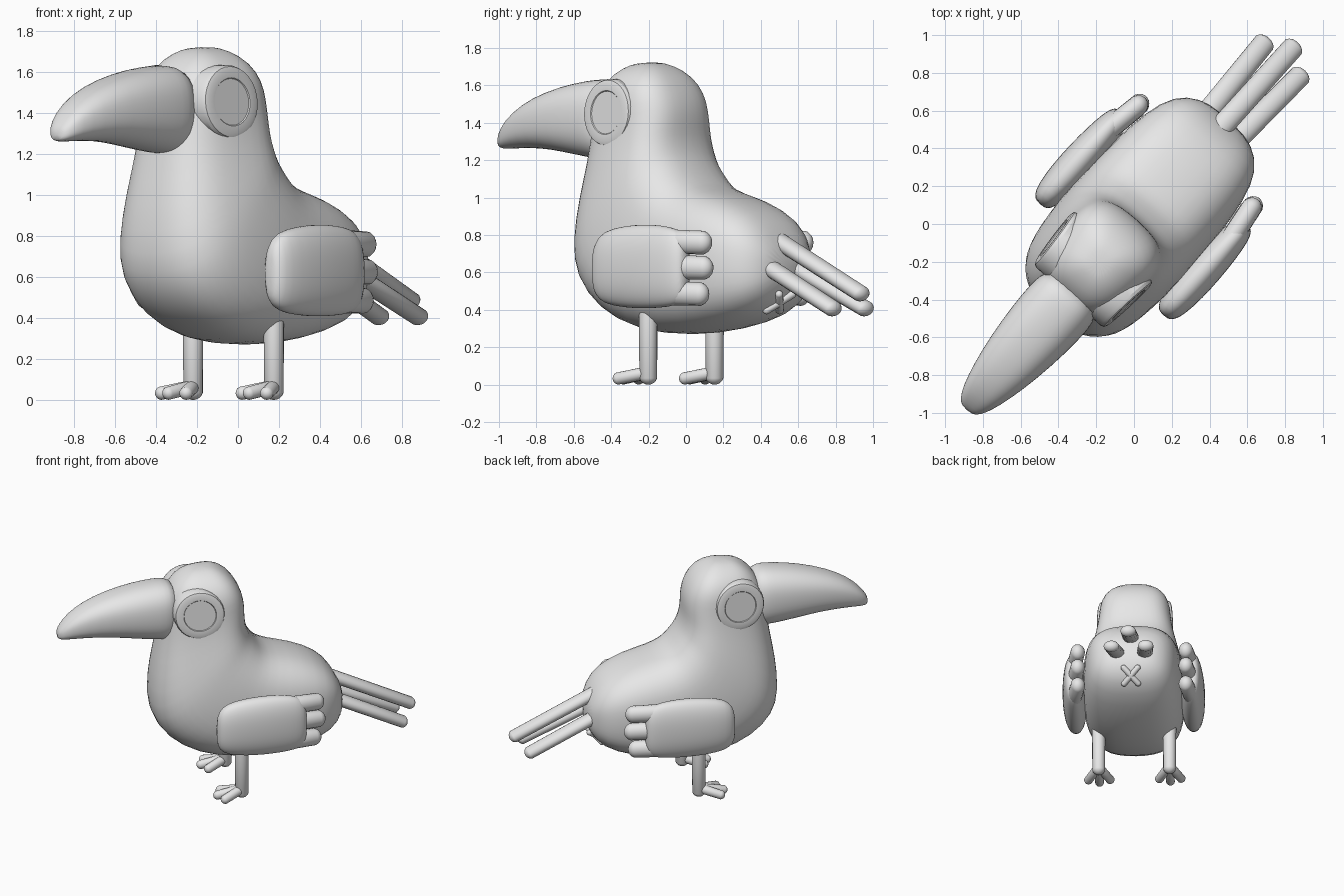
import bpy
import bmesh
from math import sin, cos, pi, radians
from mathutils import Vector

cube = bpy.data.objects.get("Cube")
if cube:
    bpy.data.objects.remove(cube)

# One plain colour for the whole bird
grey = bpy.data.materials.new("plain_grey")
grey.use_nodes = True
grey.diffuse_color = (0.8, 0.8, 0.8, 1)
grey.node_tree.nodes["Principled BSDF"].inputs["Base Color"].default_value = (0.8, 0.8, 0.8, 1)

HEADING = radians(-42)  # parts are built facing -y, then turned to this heading


def finish(name, bm, sharp=None, levels=0):
    bmesh.ops.recalc_face_normals(bm, faces=bm.faces)
    mesh = bpy.data.meshes.new(name)
    bm.to_mesh(mesh)
    bm.free()
    mesh.shade_smooth()
    if sharp:
        mesh.set_sharp_from_angle(angle=radians(sharp))
    mesh.materials.append(grey)
    obj = bpy.data.objects.new(name, mesh)
    obj.rotation_euler.z = HEADING
    bpy.context.collection.objects.link(obj)
    if levels:
        obj.modifiers.new("smooth", 'SUBSURF').levels = levels
        obj.modifiers["smooth"].render_levels = levels
    return obj


def power(value, n):
    return abs(value) ** (2 / n) * (1 if value >= 0 else -1)


def loft(name, rings, n=2, count=24, **options):
    """Skin a row of superellipse rings: centre, two half axes and a taper."""
    bm = bmesh.new()
    loops = []
    for centre, u, w, taper in rings:
        loop = []
        for i in range(count):
            t = 2 * pi * i / count
            across, along = power(cos(t), n), power(sin(t), n)
            loop.append(bm.verts.new(centre + u * across * (1 + taper * along) + w * along))
        loops.append(loop)
    for one, two in zip(loops, loops[1:]):
        for i in range(count):
            j = (i + 1) % count
            bm.faces.new((one[i], one[j], two[j], two[i]))
    bm.faces.new(loops[0])
    bm.faces.new(loops[-1])
    return finish(name, bm, **options)


def section(top_y, top_z, low_y, low_z, width, taper=0, x=0):
    """Ring through an upper and a lower profile point, with a half width."""
    top, low = Vector((x, top_y, top_z)), Vector((x, low_y, low_z))
    return (top + low) / 2, Vector((width, 0, 0)), (top - low) / 2, taper


def limb(name, start, end, radius, flat=1.0):
    """Round-ended rod; flat scales its sideways thickness."""
    start, end = Vector(start), Vector(end)
    bm = bmesh.new()
    bmesh.ops.create_uvsphere(bm, u_segments=16, v_segments=10, radius=radius)
    axis = end - start
    turn = axis.to_track_quat('Z', 'Y')
    for v in bm.verts:
        far = v.co.z > 0.001
        v.co = turn @ v.co
        v.co.x *= flat
        v.co += end if far else start
    return finish(name, bm)


# Body, neck and head in one skin from rump to crown
body = [(.75, .69, .745, .57, .12), (.69, .82, .70, .44, .25), (.60, .925, .56, .345, .33),
        (.42, 1.005, .30, .285, .37), (.25, 1.045, .05, .26, .38),
        (.15, 1.09, -.22, .28, .385), (.10, 1.16, -.46, .375, .38),
        (.06, 1.22, -.615, .53, .365), (.04, 1.28, -.66, .70, .345, .03),
        (.03, 1.34, -.64, .95, .31, .06), (.03, 1.41, -.595, 1.18, .28, .1),
        (.025, 1.48, -.57, 1.36, .266, .1), (0, 1.56, -.545, 1.52, .258, .1),
        (-.06, 1.65, -.48, 1.63, .21, .1), (-.15, 1.71, -.40, 1.69, .125),
        (-.22, 1.725, -.33, 1.72, .05)]
loft("body", [section(*row) for row in body], n=2.8, levels=1)

# Beak
beak = [(-.45, 1.61, 1.22, .16), (-.54, 1.635, 1.20, .19), (-.60, 1.635, 1.203, .195),
        (-.75, 1.62, 1.225, .19), (-.95, 1.575, 1.258, .168), (-1.12, 1.51, 1.266, .135),
        (-1.24, 1.43, 1.262, .10), (-1.30, 1.36, 1.26, .068), (-1.325, 1.32, 1.268, .035)]
loft("beak", [section(y, hi, y, lo, w) for y, hi, lo, w in beak], n=2.5, levels=1)

# Tail feathers, the middle one highest
limb("tail_feather_middle", (0, .58, .81), (0, 1.25, .49), .045, 1.35)

palm = [(-.255, .69, .54, .025), (-.24, .77, .47, .055), (-.18, .825, .43, .08),
        (-.05, .85, .41, .093), (.10, .86, .405, .093), (.22, .853, .41, .085),
        (.31, .84, .42, .075), (.37, .81, .44, .06), (.40, .74, .50, .035)]
fingers = [(.765, .47), (.63, .48), (.49, .45)]
eye = [(.17, .18), (.245, .18), (.262, .173), (.268, .155), (.267, .118), (.262, .114)]

for side, word in ((1, "left"), (-1, "right")):
    limb(f"tail_feather_{word}", (side * .10, .60, .67), (side * .128, 1.165, .41), .045, 1.35)

    # Eye: a flat rimmed disc, leaning with the side of the head
    rings = [(Vector((side * out, -.338, 1.455)), Vector((side * .09, 1, 0)) * r,
              Vector((side * -.06, 0, 1)) * r, 0) for out, r in eye]
    loft(f"eye_{word}", rings, count=32, sharp=22)

    # Wing with three finger feathers
    loft(f"wing_{word}", [section(y, hi, y, lo, w, x=side * .44) for y, hi, lo, w in palm],
         n=2.3, levels=1)
    for i, (z, tip) in enumerate(fingers):
        limb(f"wing_feather_{word}_{i + 1}", (side * .44, .25, z), (side * .405, tip, z - .005),
             .066, .85)

    # Leg and three toes
    hip = Vector((side * .265, -.033, 0))
    limb(f"leg_{word}", hip + Vector((0, 0, .40)), hip + Vector((0, 0, .05)), .05)
    for i, angle in enumerate((-30, 0, 30)):
        reach = .175 if angle == 0 else .16
        tip = Vector((sin(radians(angle)), -cos(radians(angle)), 0)) * reach
        limb(f"toe_{word}_{i + 1}", hip + Vector((0, 0, .065)),
             hip + tip + Vector((0, 0, .034)), .034)

    # One bar of the small cross under the tail
    bar = Vector((side * .052, .045, .042))
    middle = Vector((0, .672, .44))
    limb(f"vent_bar_{word}", middle - bar, middle + bar, .022)
